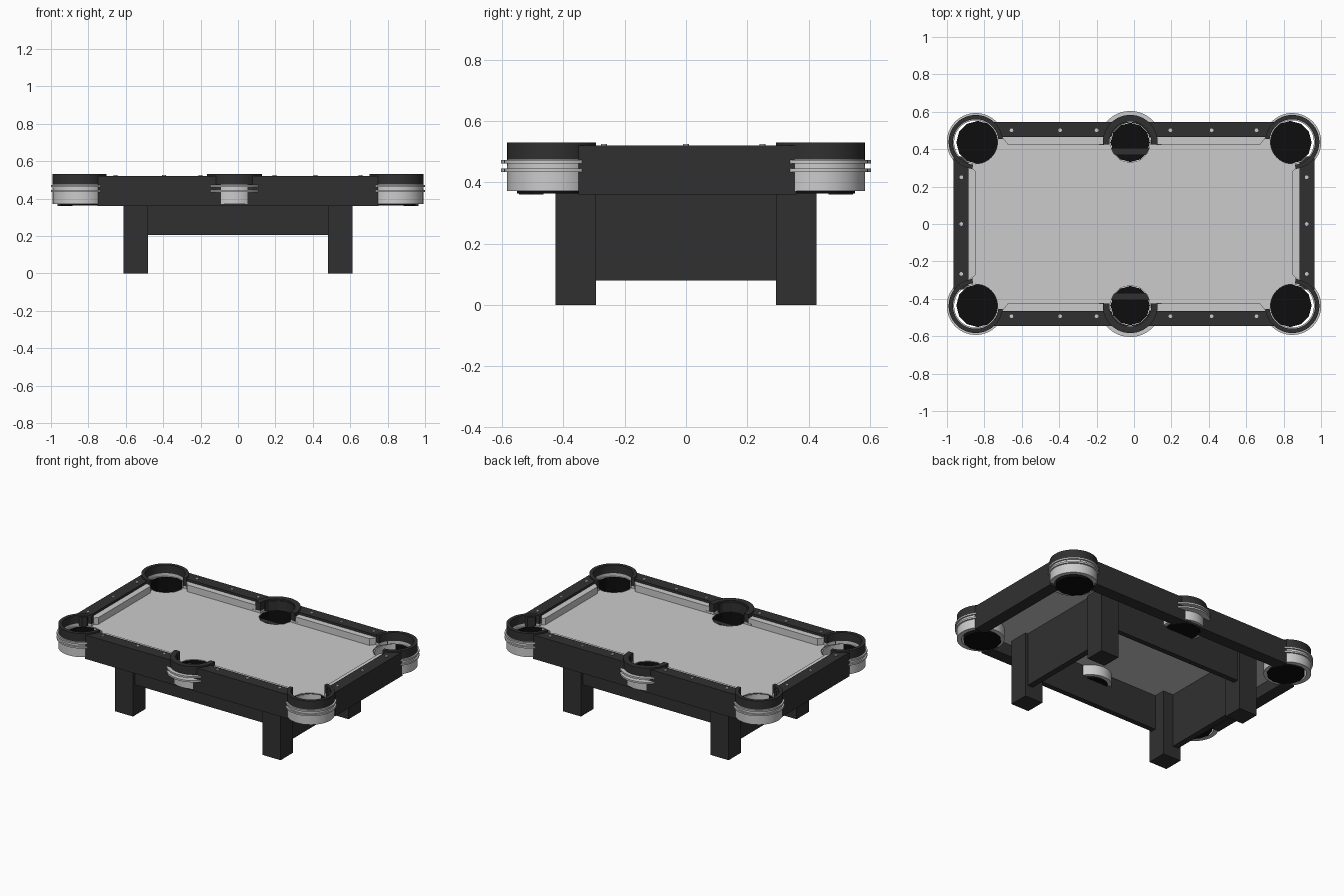
import bpy, bmesh
from math import cos, sin, radians, atan2, degrees

if "Cube" in bpy.data.objects:
    bpy.data.objects.remove(bpy.data.objects["Cube"])

def material(name, v):
    m = bpy.data.materials.new(name)
    m.diffuse_color = (v, v, v, 1)
    m.use_nodes = True
    m.node_tree.nodes["Principled BSDF"].inputs["Base Color"].default_value = m.diffuse_color
    return m

DARK = material("dark_wood", 0.03)
BLACK = material("black_lining", 0.004)

def finish(name, bm, mat=None, smooth=False):
    bmesh.ops.recalc_face_normals(bm, faces=bm.faces)
    me = bpy.data.meshes.new(name)
    bm.to_mesh(me)
    bm.free()
    ob = bpy.data.objects.new(name, me)
    bpy.context.collection.objects.link(ob)
    if mat:
        me.materials.append(mat)
    if smooth:
        bpy.context.view_layer.objects.active = ob
        ob.select_set(True)
        bpy.ops.object.shade_smooth_by_angle(angle=radians(35))
        ob.select_set(False)
    return ob

def prism(name, pts, z0, z1, mat=None):
    bm = bmesh.new()
    f = bm.faces.new([bm.verts.new((x, y, z0)) for x, y in pts])
    new = bmesh.ops.extrude_face_region(bm, geom=[f])["geom"]
    bmesh.ops.translate(bm, vec=(0, 0, z1 - z0),
                        verts=[g for g in new if isinstance(g, bmesh.types.BMVert)])
    return finish(name, bm, mat)

def box(name, x0, x1, y0, y1, z0, z1, mat=None):
    return prism(name, [(x0, y0), (x1, y0), (x1, y1), (x0, y1)], z0, z1, mat)

def ring(name, c, r0, r1, z0, z1, mid=0, sweep=360, mat=None, n=40):
    """Solid ring, or an open C-shaped sector centred on angle mid."""
    full = sweep >= 360
    bm = bmesh.new()
    rows = []
    for i in range(n if full else n + 1):
        a = radians(mid - sweep / 2 + sweep * i / n)
        rows.append([bm.verts.new((c[0] + r * cos(a), c[1] + r * sin(a), z))
                     for r, z in ((r0, z0), (r1, z0), (r1, z1), (r0, z1))])
    for i in range(n):
        p, q = rows[i], rows[(i + 1) % len(rows)]
        for k in range(4):
            bm.faces.new((p[k], q[k], q[(k + 1) % 4], p[(k + 1) % 4]))
    if not full:
        bm.faces.new(rows[0])
        bm.faces.new(rows[-1])
    return finish(name, bm, mat, True)

def disc(c, r, n):
    return [(c[0] + r * cos(radians(360 * i / n)), c[1] + r * sin(radians(360 * i / n))) for i in range(n)]

# playing bed and rails
bed = box("bed", -0.89, 0.89, -0.47, 0.475, 0.44, 0.46)
cut_parts = [bed]
for s, side in ((-1, "front"), (1, "back")):
    a, b = sorted((s * 0.465, s * 0.545))
    cut_parts.append(box(side + "_rail", -0.75, 0.75, a, b, 0.36, 0.52, DARK))
for s, side in ((-1, "left"), (1, "right")):
    a, b = sorted((s * 0.885, s * 0.965))
    cut_parts.append(box(side + "_rail", a, b, -0.35, 0.36, 0.36, 0.52, DARK))

# cushions, mitred towards the pockets
for s in (-1, 1):
    for x0, x1 in ((-0.71, -0.13), (0.10, 0.71)):
        i0, i1 = (x0 + 0.035, x1 - 0.015) if x0 < 0 else (x0 + 0.015, x1 - 0.035)
        prism("long_cushion", [(x0, s * 0.47), (x1, s * 0.47), (i1, s * 0.425), (i0, s * 0.425)], 0.46, 0.505)
    prism("end_cushion", [(s * 0.89, -0.31), (s * 0.89, 0.32), (s * 0.845, 0.28), (s * 0.845, -0.27)], 0.46, 0.505)

# pockets
for sx in (-1, 0, 1):
    for sy in (-1, 1):
        corner = sx != 0
        if corner:
            hole = (sx * 0.835, sy * 0.436)
            c = (sx * 0.846, sy * 0.438)
            r, cup, out, band, sweep = 0.118, 0.145, 0.145, 0.155, 256
            mid = degrees(atan2(sy, sx))
        else:
            hole = c = (-0.02, sy * 0.436)
            r, cup, out, band, sweep = 0.108, 0.13, 0.147, 0.168, 190
            mid = 90 * sy
        cutter = prism("pocket_cutter", disc(hole, r, 12), 0.3, 0.6)
        cutter.hide_render = True
        cutter.hide_viewport = True
        for ob in cut_parts:
            m = ob.modifiers.new("pocket_hole", "BOOLEAN")
            m.operation = "DIFFERENCE"
            m.solver = "EXACT"
            m.object = cutter
        ring("pocket_cup", c, r - 0.002, cup, 0.372, 0.455)
        ring("pocket_cup_rim", c, r + 0.004, cup, 0.455, 0.475, mid, sweep)
        ring("pocket_collar", c, r + 0.004, out, 0.475, 0.53, mid, sweep, DARK)
        for z in (0.434, 0.462):
            ring("pocket_band", c, cup - 0.01, band, z, z + 0.011, mid, sweep)
        # black lining, open at the top
        lining = prism("pocket_lining", disc(hole, r - 0.003, 12), 0.363, 0.458, BLACK)
        bm = bmesh.new()
        bm.from_mesh(lining.data)
        bmesh.ops.delete(bm, geom=[f for f in bm.faces if f.calc_center_median().z > 0.457], context="FACES")
        bm.to_mesh(lining.data)
        bm.free()

# sight markers on the rails
spots = [(x, s * 0.497 + 0.004) for s in (-1, 1) for x in (-0.655, -0.395, -0.2, 0.195, 0.415, 0.655)]
spots += [(s * 0.923, y) for s in (-1, 1) for y in (-0.267, 0, 0.25)]
for p in spots:
    prism("rail_marker", disc(p, 0.01, 12), 0.515, 0.525)

# legs and aprons
for sx in (-1, 1):
    for sy in (-1, 1):
        x0, x1 = sorted((sx * 0.48, sx * 0.613))
        y0, y1 = sorted((sy * 0.293, sy * 0.425))
        box("leg", x0, x1, y0, y1, 0, 0.44, DARK)
    a, b = sorted((sx * 0.555, sx * 0.595))
    box("end_apron", a, b, -0.295, 0.295, 0.08, 0.44, DARK)
    a, b = sorted((sx * 0.37, sx * 0.405))
    box("long_apron", -0.485, 0.485, a, b, 0.205, 0.44, DARK)
